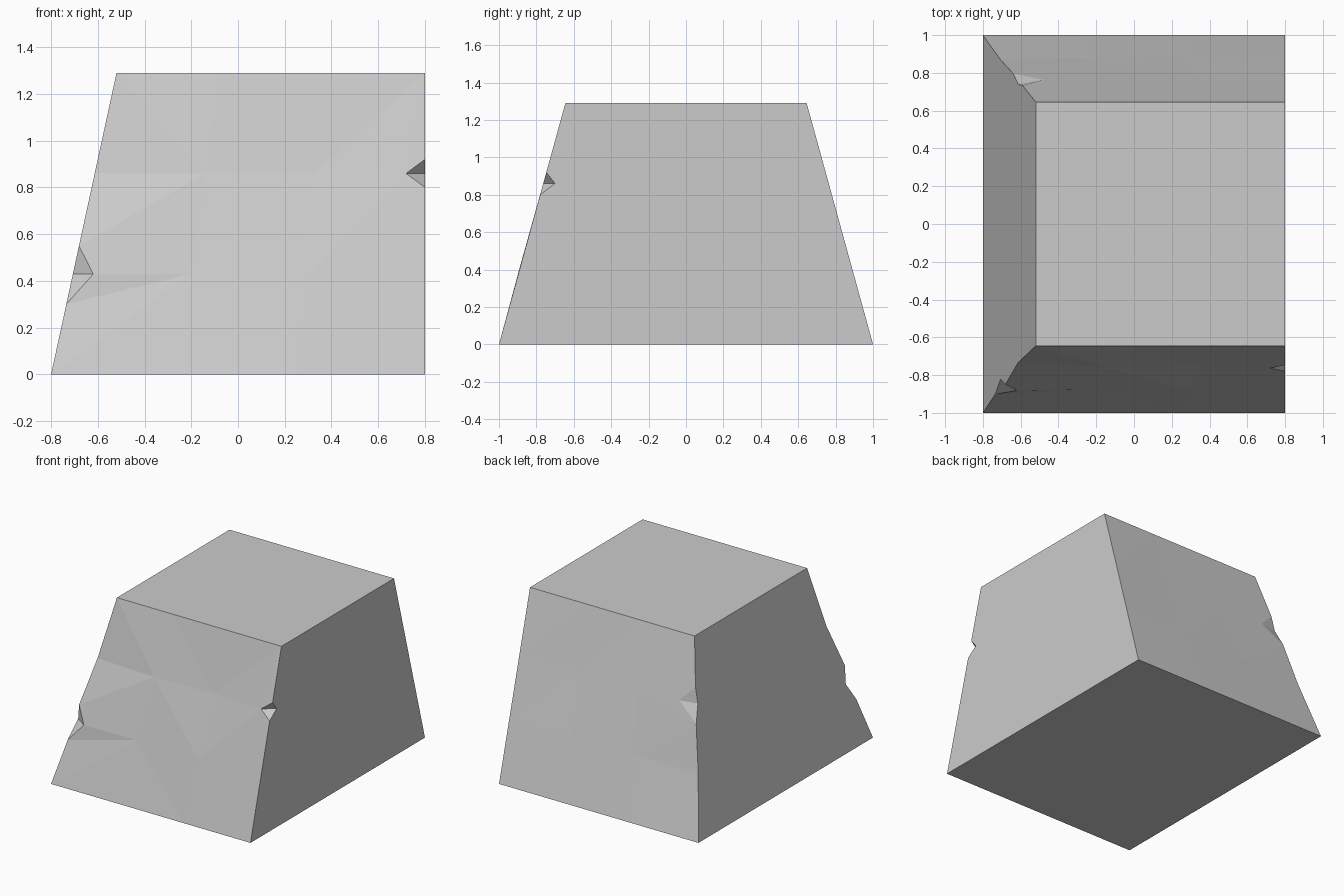
import bpy
import bmesh

cube = bpy.data.objects.get("Cube")
if cube:
    bpy.data.objects.remove(cube, do_unlink=True)

HEIGHT = 1.29
RIGHT = 0.8

# Chips on the upright edges: (side, column, row) -> low z, high z, inner u, depth, low inset
CHIPS = {
    (-1, 0, 1): (0.30, 0.55, 0.058, 0.06, 0.016),
    (-1, 3, 2): (0.80, 0.92, 0.943, 0.063, 0),
    (1, 0, 2): (0.74, 0.97, 0.094, 0.023, 0),
}
# Slight dents in the rough front and back faces
DENTS = {
    (-1, 0, 2): 0.03, (-1, 1, 2): 0.005, (-1, 2, 2): 0.014,
    (-1, 1, 1): 0.006, (-1, 2, 1): -0.002,
    (1, 0, 1): 0.012, (1, 1, 1): 0.003, (1, 2, 2): 0.004,
}

bm = bmesh.new()
cache = {}


def vert(side, u, z, inset=0.0):
    """Point on the sloping front or back, u running across it."""
    left = -0.8 + 0.28 * z / HEIGHT
    x = left + (RIGHT - left) * u
    y = side * (1 - 0.355 * z / HEIGHT - inset)
    return bm.verts.new((x, y, z))


def grid_vert(side, i, j):
    key = (side, i, j)
    if key not in cache:
        cache[key] = vert(side, i / 3, HEIGHT * j / 3, DENTS.get(key, 0))
    return cache[key]


chip_verts = {}
for (side, i, j), (low, high, inner_u, depth, low_inset) in CHIPS.items():
    edge_u = i / 3
    z = HEIGHT * j / 3
    chip_verts[side, i, j] = (
        vert(side, edge_u, low, low_inset), vert(side, edge_u, high),
        vert(side, inner_u, z), vert(side, edge_u, z, depth))


def corner(side, i, j, cell_i, cell_j):
    """Corner of a grid cell, swapped for the chip outline where chipped."""
    chip = chip_verts.get((side, i, j))
    if not chip:
        return [grid_vert(side, i, j)]
    low, high, inner, _ = chip
    below = cell_j < j
    pair = [low, inner] if below else [inner, high]
    # the loop runs down the left of the cell and up its right
    if i == 0:
        return [inner, low] if below else [high, inner]
    return pair


# Rough front and back faces
for side in (-1, 1):
    for i in range(3):
        for j in range(3):
            loop = []
            for a, b in ((i, j + 1), (i, j), (i + 1, j), (i + 1, j + 1)):
                loop += corner(side, a, b, i, j)
            bm.faces.new(loop)

# Broken facets inside the chips
for low, high, inner, deep in chip_verts.values():
    bm.faces.new((high, deep, inner))
    bm.faces.new((low, inner, deep))
bmesh.ops.triangulate(bm, faces=bm.faces[:], quad_method='FIXED',
                      ngon_method='EAR_CLIP')


def upright(side, i):
    line = []
    for j in range(4):
        chip = chip_verts.get((side, i, j))
        line += [chip[0], chip[3], chip[1]] if chip else [grid_vert(side, i, j)]
    return line


# Flat sides, base and top
for i in (0, 3):
    bm.faces.new(upright(-1, i) + upright(1, i)[::-1])
for j in (0, 3):
    bm.faces.new([grid_vert(-1, i, j) for i in range(4)]
                 + [grid_vert(1, i, j) for i in reversed(range(4))])
bmesh.ops.recalc_face_normals(bm, faces=bm.faces[:])

mesh = bpy.data.meshes.new("stone_block")
bm.to_mesh(mesh)
bm.free()

# Plain stone colour
stone = bpy.data.materials.new("stone_grey")
stone.use_nodes = True
colour = (0.6, 0.6, 0.6, 1)
stone.diffuse_color = colour
stone.node_tree.nodes["Principled BSDF"].inputs["Base Color"].default_value = colour
mesh.materials.append(stone)

block = bpy.data.objects.new("stone_block", mesh)
bpy.context.collection.objects.link(block)
